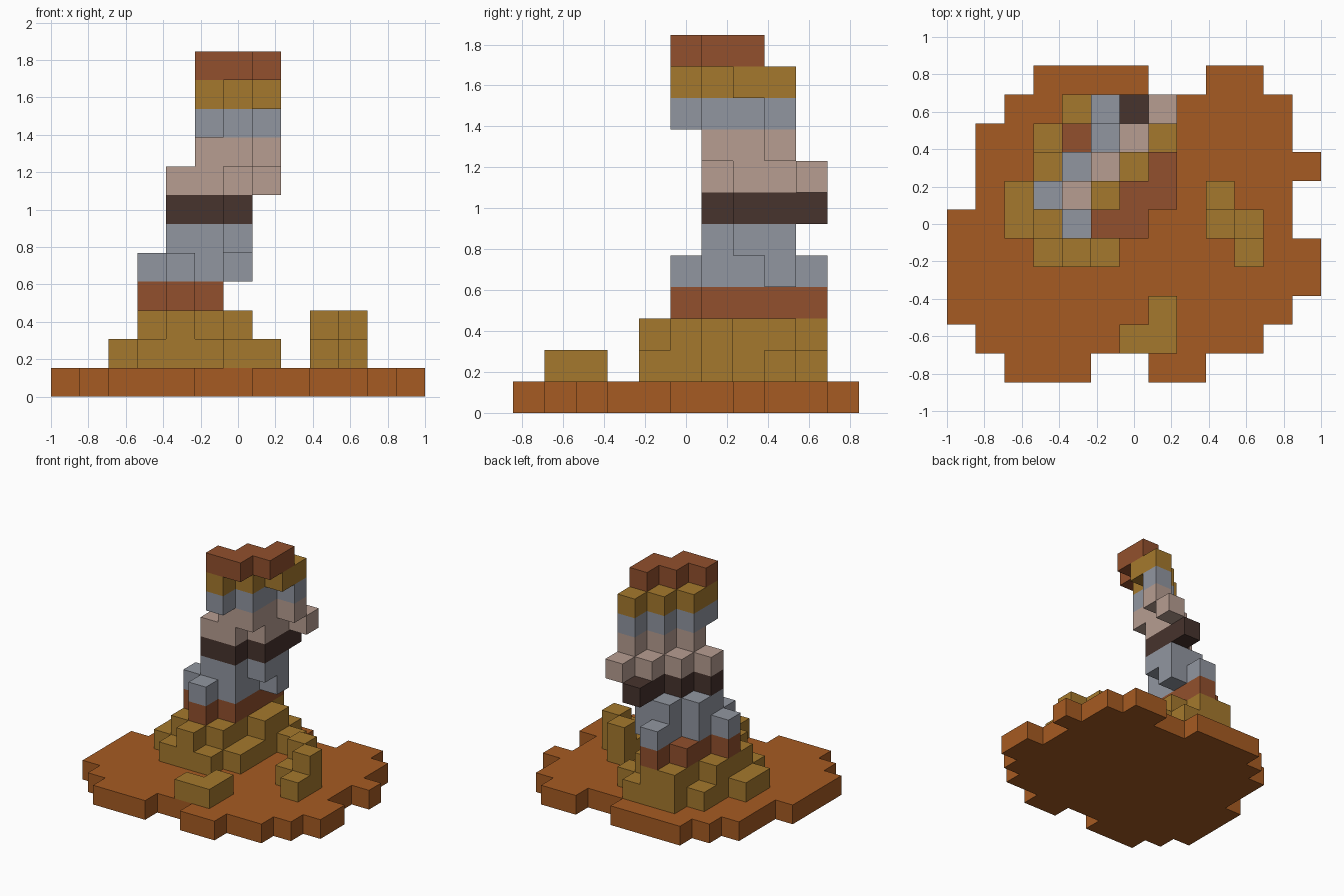
import bpy
import bmesh
import math
from mathutils import Vector

cube = bpy.data.objects.get("Cube")
if cube:
    bpy.data.objects.remove(cube, do_unlink=True)

CELL = 2 / 13
ORIGIN = Vector((-6.5, -5.5, 0))
AXES = [Vector(a) for a in ((1, 0, 0), (0, 1, 0), (0, 0, 1))]


def material(name, code):
    def linear(c):
        return c / 12.92 if c <= 0.04045 else ((c + 0.055) / 1.055) ** 2.4
    colour = [linear(c / 255) for c in bytes.fromhex(code)] + [1]
    mat = bpy.data.materials.new(name)
    mat.use_nodes = True
    mat.diffuse_color = colour
    mat.node_tree.nodes["Principled BSDF"].inputs["Base Color"].default_value = colour
    return mat


ORANGE = material("burnt orange", "A65B22")
OCHRE = material("ochre", "A5792D")
RUST = material("rust", "92502D")
GREY = material("blue grey", "9196A0")
PINK = material("dusty pink", "B79D91")
BROWN = material("dark brown", "47332D")


def block_part(name, mat, level, plans, left=2, back=9):
    """Stack floor plans (rows run back to front) into one shell of cubes."""
    cells = {(left + i, back - r, level + k)
             for k, plan in enumerate(plans)
             for r, row in enumerate(plan.split("/"))
             for i, mark in enumerate(row) if mark == "#"}
    bm = bmesh.new()
    for cell in cells:
        centre = Vector(cell) + ORIGIN + Vector((0.5, 0.5, 0.5))
        for a in range(3):
            u, v = AXES[(a + 1) % 3] / 2, AXES[(a + 2) % 3] / 2
            for side in (1, -1):
                n = AXES[a] * side
                if tuple(int(c + d) for c, d in zip(cell, n)) in cells:
                    continue
                ring = [-u - v, u - v, u + v, v - u][::side]
                bm.faces.new([bm.verts.new((centre + n / 2 + p) * CELL) for p in ring])
    bmesh.ops.remove_doubles(bm, verts=bm.verts[:], dist=CELL / 100)
    # merge flush cube sides into large flat faces
    bmesh.ops.dissolve_limit(bm, angle_limit=math.radians(1),
                             verts=bm.verts[:], edges=bm.edges[:])
    mesh = bpy.data.meshes.new(name)
    bm.to_mesh(mesh)
    bm.free()
    mesh.materials.append(mat)
    obj = bpy.data.objects.new(name, mesh)
    bpy.context.collection.objects.link(obj)


# Ground slab
block_part("ground_slab", ORANGE, 0, [
    "...####..##../"
    "..##########./"
    ".###########./"
    ".############/"
    ".###########./"
    "############./"
    "#############/"
    "#############/"
    "############./"
    ".##########../"
    "..###..##...."], left=0, back=10)

# Low rocks standing apart from the tower
block_part("front_rock", OCHRE, 1, [".#/##"], left=6, back=2)
block_part("side_rock", OCHRE, 1, ["#./##/.#", "#./.#/.."], left=9, back=6)

# Stepped foot of the tower
block_part("tower_foot", OCHRE, 1, [
    "..###./.#####/.####./#####./#####./.###..",
    "..##../..###./.####./.###../.###../..#..."])

# Leaning tower, one part for each band of stone
block_part("lower_rust_band", RUST, 3, ["...#/..##/..##/.###/..#"])
block_part("lower_grey_band", GREY, 4, ["...#/...##/..##/.###/..#",
                                        "/...##/..###/..##"])
block_part("dark_band", BROWN, 6, ["....#/....#/...##/..##"])
block_part("pink_band", PINK, 7, [".....#/....#/...##/..##",
                                  "/.....#/....#/...##"])
block_part("upper_grey_band", GREY, 9, ["/.....#/....#/...##/...#"])
block_part("upper_ochre_band", OCHRE, 10, ["/.....#/....##/...##/...#"])
block_part("rust_cap", RUST, 11, ["//.....#/....##/...##"])
